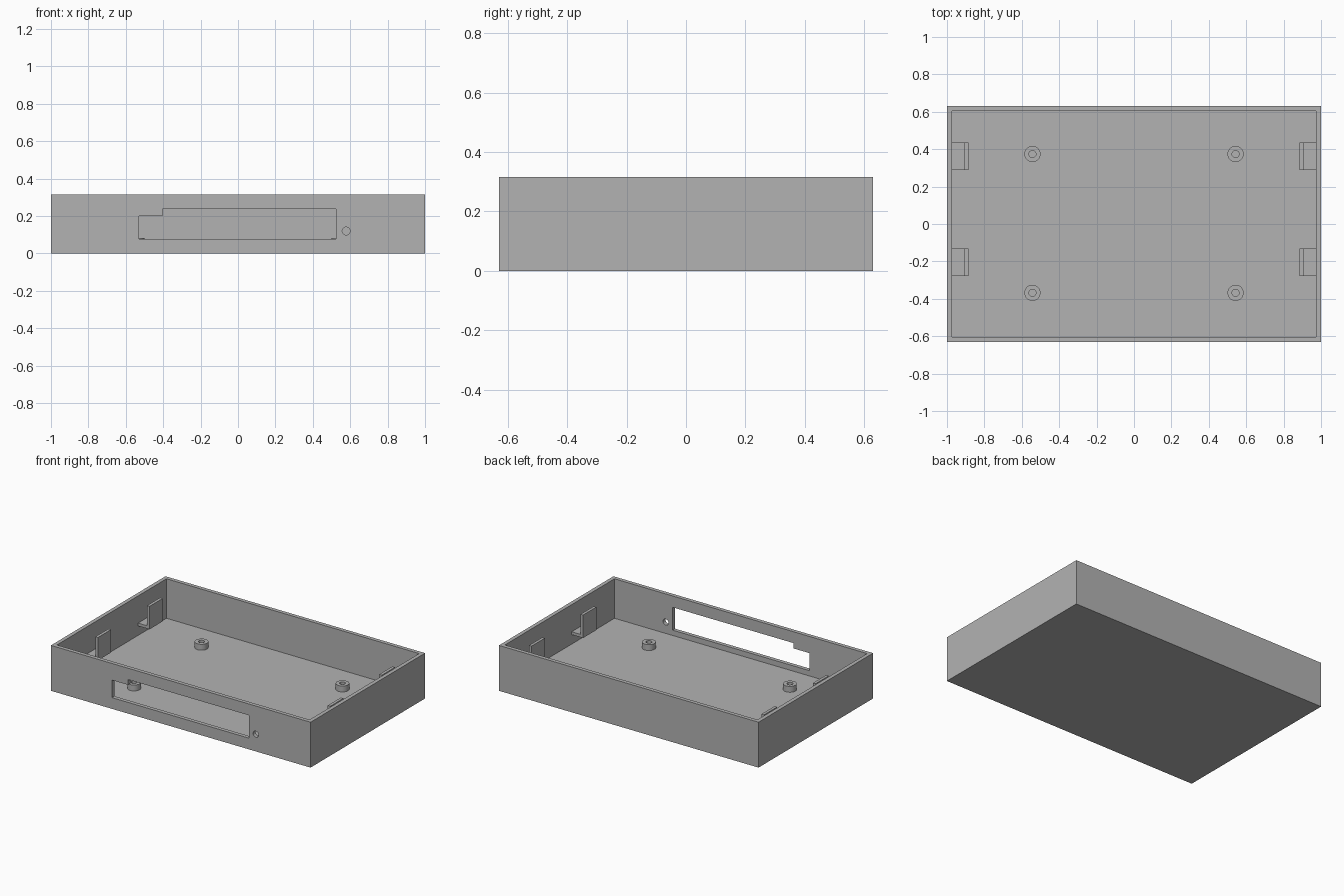
import bpy
import bmesh
from mathutils import Matrix, Vector

cube = bpy.data.objects.get("Cube")
if cube:
    bpy.data.objects.remove(cube, do_unlink=True)

# Overall sizes
W, D, H = 2.0, 1.26, 0.316
WALL, FLOOR = 0.027, 0.041

grey = bpy.data.materials.new("plain grey")
grey.use_nodes = True
colour = (0.45, 0.45, 0.45, 1)
grey.diffuse_color = colour
grey.node_tree.nodes["Principled BSDF"].inputs["Base Color"].default_value = colour


def make_object(name, bm):
    bmesh.ops.recalc_face_normals(bm, faces=bm.faces)
    mesh = bpy.data.meshes.new(name)
    bm.to_mesh(mesh)
    bm.free()
    mesh.materials.append(grey)
    obj = bpy.data.objects.new(name, mesh)
    bpy.context.collection.objects.link(obj)
    return obj


def prism(name, outline, direction):
    """Extrude a closed outline of 3D points along a direction."""
    bm = bmesh.new()
    face = bm.faces.new([bm.verts.new(p) for p in outline])
    ext = bmesh.ops.extrude_face_region(bm, geom=[face], use_keep_orig=True)
    moved = [g for g in ext["geom"] if isinstance(g, bmesh.types.BMVert)]
    bmesh.ops.translate(bm, verts=moved, vec=Vector(direction))
    return make_object(name, bm)


def box(name, x0, x1, y0, y1, z0, z1):
    outline = [(x0, y0, z0), (x1, y0, z0), (x1, y1, z0), (x0, y1, z0)]
    return prism(name, outline, (0, 0, z1 - z0))


def cylinder(name, centre, radius, depth, axis="Z"):
    bm = bmesh.new()
    turn = Matrix.Rotation(1.570796, 4, "X") if axis == "Y" else Matrix()
    bmesh.ops.create_cone(bm, cap_ends=True, segments=48, radius1=radius,
                          radius2=radius, depth=depth,
                          matrix=Matrix.Translation(centre) @ turn)
    return make_object(name, bm)


def cut(target, cutter):
    """Subtract the cutter from the target, then discard the cutter."""
    mod = target.modifiers.new("cut", "BOOLEAN")
    mod.operation = "DIFFERENCE"
    mod.solver = "EXACT"
    mod.object = cutter
    bpy.context.view_layer.update()
    result = bpy.data.meshes.new_from_object(
        target.evaluated_get(bpy.context.evaluated_depsgraph_get()))
    target.modifiers.clear()
    target.data = result
    bpy.data.objects.remove(cutter, do_unlink=True)


# Open tray: floor and four walls
tray = box("tray", -W / 2, W / 2, -D / 2, D / 2, 0, H)
ix, iy = W / 2 - WALL, D / 2 - WALL
cut(tray, box("cavity_cutter", -ix, ix, -iy, iy, FLOOR, H + 0.1))

# Stepped window and small round hole in the front wall
window = [(-0.53, 0.078), (0.525, 0.078), (0.525, 0.237),
          (-0.405, 0.237), (-0.405, 0.2), (-0.53, 0.2)]
front = -D / 2 - 0.05
cut(tray, prism("window_cutter", [(x, front, z) for x, z in window], (0, 0.1, 0)))
cut(tray, cylinder("hole_cutter", (0.578, -D / 2, 0.12), 0.021, 0.1, "Y"))

# Hollow standoffs on the floor
for sx, side in ((-1, "right"), (1, "left")):
    for sy, end in ((-1, "front"), (1, "back")):
        x, y = sx * 0.543, sy * 0.371 + 0.003
        post = cylinder(f"standoff_{end}_{side}", (x, y, FLOOR + 0.02), 0.043, 0.042)
        cut(post, cylinder("bore_cutter", (x, y, FLOOR + 0.02), 0.019, 0.1))

# L-shaped clips on the end walls: a shelf with an upright plate
profile = [(ix, 0.107), (0.885, 0.107), (0.885, 0.267),
           (0.905, 0.267), (0.905, 0.127), (ix, 0.127)]
for sx, side in ((-1, "right"), (1, "left")):
    for y, end in ((-0.277, "front"), (0.29, "back")):
        prism(f"clip_{end}_{side}", [(sx * px, y, pz) for px, pz in profile],
              (0, 0.145, 0))
